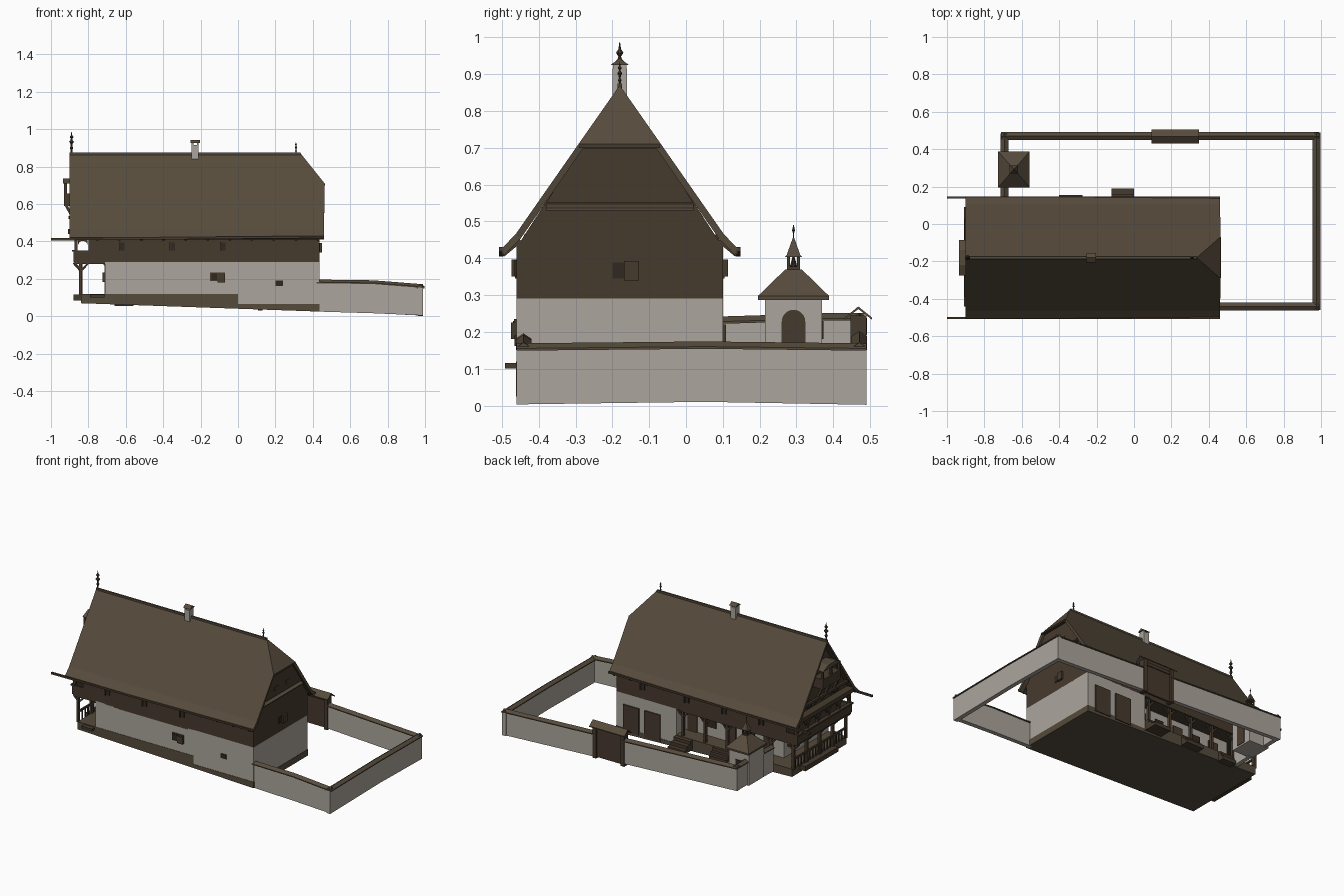
import bpy, bmesh, math
from mathutils import Vector


def material(name, rgb):
    m = bpy.data.materials.new(name)
    m.diffuse_color = (*rgb, 1)
    return m


PLASTER = material("pale plaster", (0.41, 0.375, 0.335))
TILE = material("brown roof tile", (0.093, 0.07, 0.045))
TIMBER = material("dark timber", (0.062, 0.043, 0.027))
GLASS = material("dark opening", (0.03, 0.022, 0.015))


def mesh(name, verts, faces, mat):
    me = bpy.data.meshes.new(name)
    bm = bmesh.new()
    vs = [bm.verts.new(v) for v in verts]
    for f in faces:
        bm.faces.new([vs[i] for i in f])
    bmesh.ops.recalc_face_normals(bm, faces=bm.faces)
    bm.to_mesh(me)
    bm.free()
    ob = bpy.data.objects.new(name, me)
    me.materials.append(mat)
    bpy.context.collection.objects.link(ob)
    return ob


def loft(name, rings, mat):
    """Closed solid through rings of equal point counts."""
    n = len(rings[0])
    verts = [p for r in rings for p in r]
    faces = [list(range(n)), list(range(len(verts) - n, len(verts)))]
    for k in range(len(rings) - 1):
        for i in range(n):
            j = (i + 1) % n
            faces.append([k * n + i, k * n + j, k * n + n + j, k * n + n + i])
    return mesh(name, verts, faces, mat)


def prism(name, pts, axis, a, b, mat):
    put = (lambda p, t: (t, p[0], p[1])) if axis == 'x' else (lambda p, t: (p[0], t, p[1]))
    return loft(name, [[put(p, t) for p in pts] for t in (a, b)], mat)


def box(name, x0, x1, y0, y1, z0, z1, mat):
    return prism(name, [(y0, z0), (y1, z0), (y1, z1), (y0, z1)], 'x', x0, x1, mat)


def beam(name, p, q, w, mat):
    p, q = Vector(p), Vector(q)
    d = (q - p).normalized()
    u = d.cross(Vector((0, 0, 1)) if abs(d.z) < 0.95 else Vector((1, 0, 0))).normalized() * w / 2
    v = d.cross(u)
    return loft(name, [[c + u + v, c - u + v, c - u - v, c + u - v] for c in (p, q)], mat)


def lathe(name, x, y, profile, n, mat):
    off = math.pi / n
    return loft(name, [[(x + r * math.cos(off + i * math.tau / n), y + r * math.sin(off + i * math.tau / n), z)
                        for i in range(n)] for r, z in profile], mat)


def ground(x):
    return 0.04 - 0.035 * x


def footed(name, x0, x1, y0, y1, top, mat):
    """Block with a flat top and a foot following the sloping ground."""
    prism(name, [(x0, ground(x0)), (x1, ground(x1)), (x1, top), (x0, top)], 'y', y0, y1, mat)


YC = -0.18  # ridge line

# Plinths and ground floor
footed("plinth_left", -0.84, 0.0, -0.462, 0.102, 0.12, TILE)
footed("plinth_right", 0.0, 0.437, -0.462, 0.102, 0.065, TILE)
box("ground_floor_left", -0.71, 0.04, -0.46, 0.0, 0.11, 0.29, PLASTER)
box("ground_floor_right", 0.0, 0.435, -0.46, 0.10, 0.06, 0.29, PLASTER)

# Timber upper floor and attic body
box("upper_floor", -0.80, 0.435, -0.46, 0.10, 0.288, 0.44, TIMBER)
prism("attic_body", [(YC - 0.28, 0.43), (YC + 0.28, 0.43), (YC + 0.105, 0.70), (YC - 0.105, 0.70)],
      'x', -0.86, 0.435, TIMBER)
prism("gable_peak", [(YC - 0.11, 0.69), (YC + 0.11, 0.69), (YC, 0.845)], 'x', -0.86, 0.3, TIMBER)

# Main roof with a half hip on the right end
rv, rf = [(-0.9, YC, 0.87), (0.335, YC, 0.87)], []
for s in (1, -1):
    k = len(rv)
    rv += [(0.463, YC + s * 0.112, 0.71), (0.46, YC + s * 0.283, 0.465), (0.46, YC + s * 0.325, 0.422),
           (-0.9, YC + s * 0.325, 0.422), (-0.9, YC + s * 0.283, 0.465)]
    rf += [[0, 1, k, k + 1, k + 4], [k + 4, k + 1, k + 2, k + 3]]
rf.append([1, 2, 7])
roof = mesh("main_roof", rv, rf, TILE)
if sum(p.normal.z for p in roof.data.polygons) < 0:
    roof.data.flip_normals()
sol = roof.modifiers.new("thickness", 'SOLIDIFY')
sol.thickness, sol.offset = 0.018, -1
box("ridge_cap", -0.9, 0.335, YC - 0.006, YC + 0.006, 0.862, 0.874, TILE)
for s in (1, -1):
    y = YC + s * 0.322
    beam("gutter", (-1.0, y, 0.411), (0.46, y, 0.424), 0.012, TIMBER)
    for i in range(12):
        x = -0.87 + i * 0.118
        beam("rafter_tail", (x, YC + s * 0.27, 0.45), (x, YC + s * 0.318, 0.41), 0.014, TIMBER)

# Right gable: jettied upper panel, pent ledge, eave board, vents, window
prism("gable_panel", [(YC - 0.2, 0.55), (YC + 0.2, 0.55), (YC + 0.105, 0.70), (YC - 0.105, 0.70)],
      'x', 0.43, 0.446, TIMBER)
prism("gable_ledge", [(0.43, 0.55), (0.46, 0.537), (0.46, 0.53), (0.43, 0.53)], 'y', YC - 0.2, YC + 0.2, TILE)
box("hip_eave_board", 0.435, 0.466, YC - 0.11, YC + 0.11, 0.70, 0.71, TIMBER)
for y in (-0.24, -0.12):
    box("gable_vent", 0.445, 0.45, y - 0.022, y + 0.022, 0.585, 0.612, TIMBER)
box("side_window", 0.43, 0.438, -0.2, -0.13, 0.345, 0.388, GLASS)
box("side_shutter", 0.43, 0.448, -0.168, -0.127, 0.34, 0.392, TIMBER)

# Chimney and finials
box("chimney", -0.248, -0.21, -0.2, -0.16, 0.83, 0.915, PLASTER)
for x in (-0.243, -0.215):
    box("chimney_pier", x - 0.005, x + 0.005, -0.198, -0.162, 0.91, 0.928, PLASTER)
prism("chimney_cap", [(-0.205, 0.925), (-0.155, 0.925), (-0.18, 0.943)], 'x', -0.254, -0.204, TILE)
for x, s, z in ((-0.89, 1.0, 0.86), (0.31, 0.55, 0.86)):
    prof = [(0.006, 0), (0.005, 0.03), (0.01, 0.04), (0.005, 0.05), (0.006, 0.062), (0.014, 0.072),
            (0.006, 0.082), (0.004, 0.088), (0.011, 0.098), (0.004, 0.108), (0.001, 0.127)]
    lathe("finial", x, YC, [(r * s, z + h * (1 if s == 1 else 0.58)) for r, h in prof], 8, TIMBER)

# Left gable: bay with brackets, cross beams, rake braces
box("gable_bay", -0.93, -0.85, -0.27, -0.09, 0.59, 0.655, TIMBER)
prism("bay_roof", [(-0.275, 0.71), (-0.085, 0.71), (-0.14, 0.735), (-0.22, 0.735)], 'x', -0.935, -0.85, TILE)
for y in (-0.265, -0.18, -0.095):
    box("bay_post", -0.93, -0.915, y - 0.006, y + 0.006, 0.65, 0.712, TIMBER)
    beam("bay_bracket", (-0.86, y, 0.48), (-0.92, y, 0.595), 0.014, TIMBER)
box("gable_beam", -0.91, -0.85, -0.44, 0.09, 0.44, 0.465, TIMBER)
box("gable_rail", -0.905, -0.89, -0.39, 0.03, 0.52, 0.535, TIMBER)
for y in (-0.32, -0.04):
    box("gable_window", -0.866, -0.858, y - 0.025, y + 0.025, 0.475, 0.515, GLASS)

# Upper gallery on the left end
box("gallery_floor", -0.875, -0.04, -0.46, 0.10, 0.28, 0.295, TIMBER)
box("gallery_parapet", -0.88, -0.868, -0.46, 0.10, 0.29, 0.35, TIMBER)
box("gallery_rail", -0.888, -0.864, -0.465, 0.105, 0.345, 0.355, TIMBER)
box("gallery_lintel", -0.875, -0.855, -0.46, 0.10, 0.405, 0.44, TIMBER)
arch = [(-0.855, 0.385)] + [(-0.83 + 0.025 * math.cos(a), 0.378 + 0.025 * math.sin(a))
                            for a in [math.pi - i * math.pi / 8 for i in range(9)]]
for y in (-0.455, 0.095):
    box("gallery_end_parapet", -0.875, -0.795, y - 0.006, y + 0.006, 0.29, 0.35, TIMBER)
    prism("gallery_arch", arch[1:] + [(-0.805, 0.44), (-0.855, 0.44)], 'y', y - 0.006, y + 0.006, TIMBER)
for i in range(6):
    y = -0.452 + i * 0.1088
    box("gallery_post", -0.875, -0.857, y - 0.008, y + 0.008, 0.29, 0.43, TIMBER)
    for s in (1, -1):
        if -0.46 < y + s * 0.04 < 0.1:
            beam("gallery_brace", (-0.866, y, 0.37), (-0.866, y + s * 0.035, 0.41), 0.01, TIMBER)

# Ground level porch posts, braces and railing
for i in range(5):
    y = -0.45 + i * 0.135
    box("porch_post", -0.85, -0.834, y - 0.008, y + 0.008, 0.115, 0.285, TIMBER)
    beam("porch_brace", (-0.842, y, 0.24), (-0.80, y, 0.285), 0.01, TIMBER)
    beam("porch_brace", (-0.842, y, 0.25), (-0.875, y, 0.285), 0.01, TIMBER)
box("porch_rail", -0.847, -0.837, -0.45, 0.09, 0.175, 0.187, TIMBER)
for i in range(18):
    y = -0.44 + i * 0.03
    box("porch_baluster", -0.845, -0.839, y - 0.004, y + 0.004, 0.115, 0.18, TIMBER)
for i in range(6):
    x = -0.84 + i * 0.16
    box("court_post", x - 0.008, x + 0.008, 0.077, 0.093, 0.115, 0.285, TIMBER)
    for s in (1, -1):
        beam("court_brace", (x, 0.085, 0.24), (x + s * 0.04, 0.085, 0.285), 0.01, TIMBER)
box("side_step", -0.88, -0.835, -0.32, 0.02, 0.085, 0.115, TIMBER)
box("front_bench", -0.79, -0.715, -0.492, -0.455, 0.1, 0.115, TIMBER)

# Steps up to the courtyard porch
for x0, x1, reach in ((-0.12, 0.0, 0.19), (-0.4, -0.275, 0.155), (-0.66, -0.56, 0.14)):
    for i in range(3):
        box("court_step", x0, x1, 0.09, reach - i * (reach - 0.1) / 3, 0.055 + i * 0.02, 0.078 + i * 0.02, TIMBER)

# Doors and windows
for x in (0.325, 0.17):
    box("barn_door", x - 0.057, x + 0.057, 0.095, 0.108, 0.045, 0.22, TIMBER)
for x in (-0.05, -0.33, -0.6):
    box("porch_door", x - 0.035, x + 0.035, -0.005, 0.007, 0.12, 0.24, TIMBER)
for x in (-0.19, -0.47):
    box("porch_window", x - 0.03, x + 0.03, -0.005, 0.006, 0.18, 0.235, GLASS)
for y, s in ((-0.46, -1), (0.10, 1)):
    for x in (-0.62, -0.35, -0.08) + ((0.24,) if s > 0 else ()):
        box("upper_window", x - 0.014, x + 0.014, y - 0.006, y + 0.006, 0.352, 0.395, GLASS)
        xs = x + 0.014 * s
        box("upper_shutter", xs - 0.003, xs + 0.003, y - 0.014, y + 0.014, 0.35, 0.396, TIMBER)
box("front_window", -0.15, -0.07, -0.467, -0.455, 0.187, 0.235, TIMBER)
box("front_window_pane", -0.143, -0.112, -0.47, -0.46, 0.193, 0.229, GLASS)
box("front_shutter", -0.11, -0.07, -0.475, -0.46, 0.18, 0.226, TIMBER)
box("small_front_window", 0.2, 0.24, -0.466, -0.455, 0.162, 0.19, GLASS)
for y in (-0.38, -0.2, -0.06):
    box("left_window", -0.724, -0.705, y - 0.025, y + 0.025, 0.183, 0.235, TIMBER)


# Courtyard walls with ridged caps
def wall(name, p, q, zp, zq):
    d = (Vector(q) - Vector(p)).normalized()
    n = Vector((-d.y, d.x))
    body, cap = [], []
    for c, (b, t) in ((p, zp), (q, zq)):
        at = lambda o, z: (c[0] + n.x * o, c[1] + n.y * o, z)
        body.append([at(-0.014, b), at(0.014, b), at(0.014, t), at(-0.014, t)])
        cap.append([at(-0.021, t - 0.006), at(0.021, t - 0.006), at(0.021, t), at(0, t + 0.014), at(-0.021, t)])
    loft(name, body, PLASTER)
    loft(name + "_cap", cap, TILE)


def back(x):
    f = (0.98 - x) / 1.68
    return (0.005 + 0.082 * f, 0.157 + 0.08 * f)


wall("front_wall_inner", (0.42, -0.441), (0.72, -0.441), (0.025, 0.182), (0.016, 0.178))
wall("front_wall_outer", (0.72, -0.441), (0.99, -0.441), (0.016, 0.178), (0.004, 0.157))
wall("right_wall_a", (0.976, -0.46), (0.976, 0.05), (0.003, 0.155), (0.01, 0.16))
wall("right_wall_b", (0.976, 0.05), (0.976, 0.49), (0.01, 0.16), (0.002, 0.155))
wall("back_wall_right", (0.99, 0.471), (0.32, 0.471), (0.003, 0.157), back(0.32))
wall("back_wall_left", (0.12, 0.471), (-0.71, 0.471), back(0.12), back(-0.71))
wall("left_wall_inner", (-0.692, 0.10), (-0.692, 0.23), (0.07, 0.228), (0.075, 0.232))
wall("left_wall_outer", (-0.692, 0.36), (-0.692, 0.485), (0.085, 0.237), (0.087, 0.237))

# Roofed gate in the back wall
for x in (0.118, 0.322):
    box("gate_post", x - 0.012, x + 0.012, 0.447, 0.49, 0.03, 0.245, TIMBER)
box("gate_door", 0.12, 0.32, 0.462, 0.476, 0.035, 0.215, TIMBER)
box("gate_lintel", 0.11, 0.33, 0.455, 0.482, 0.215, 0.235, TIMBER)
prism("gate_roof", [(0.431, 0.233), (0.468, 0.262), (0.505, 0.233), (0.505, 0.239), (0.468, 0.269), (0.431, 0.239)],
      'x', 0.093, 0.348, TILE)

# Chapel with pyramid roof, bell turret and arched door
box("chapel", -0.715, -0.572, 0.215, 0.37, 0.08, 0.29, PLASTER)
loft("chapel_roof", [[(-0.642 + sx * a, 0.292 + sy * b, z) for sx, sy in ((-1, -1), (1, -1), (1, 1), (-1, 1))]
                     for a, b, z in ((0.084, 0.096, 0.287), (0.084, 0.096, 0.298), (0.02, 0.022, 0.37))], TILE)
for sx in (-1, 1):
    for sy in (-1, 1):
        x, y = -0.642 + sx * 0.014, 0.292 + sy * 0.014
        box("turret_post", x - 0.004, x + 0.004, y - 0.004, y + 0.004, 0.365, 0.408, TIMBER)
lathe("bell", -0.642, 0.292, [(0.011, 0.376), (0.006, 0.394), (0.003, 0.405)], 8, GLASS)
box("turret_base", -0.66, -0.624, 0.274, 0.31, 0.362, 0.378, TIMBER)
lathe("turret_roof", -0.642, 0.292, [(0.032, 0.404), (0.026, 0.409), (0.003, 0.455)], 4, TILE)
lathe("turret_spike", -0.642, 0.292, [(0.002, 0.45), (0.002, 0.47), (0.004, 0.475), (0.0008, 0.49)], 6, TIMBER)
door = [(0.26, 0.09), (0.324, 0.09)] + [(0.292 + 0.032 * math.cos(i * math.pi / 10),
                                         0.228 + 0.032 * math.sin(i * math.pi / 10)) for i in range(11)]
prism("chapel_door", door, 'x', -0.575, -0.568, TIMBER)
box("chapel_window", -0.665, -0.62, 0.365, 0.374, 0.18, 0.23, GLASS)
